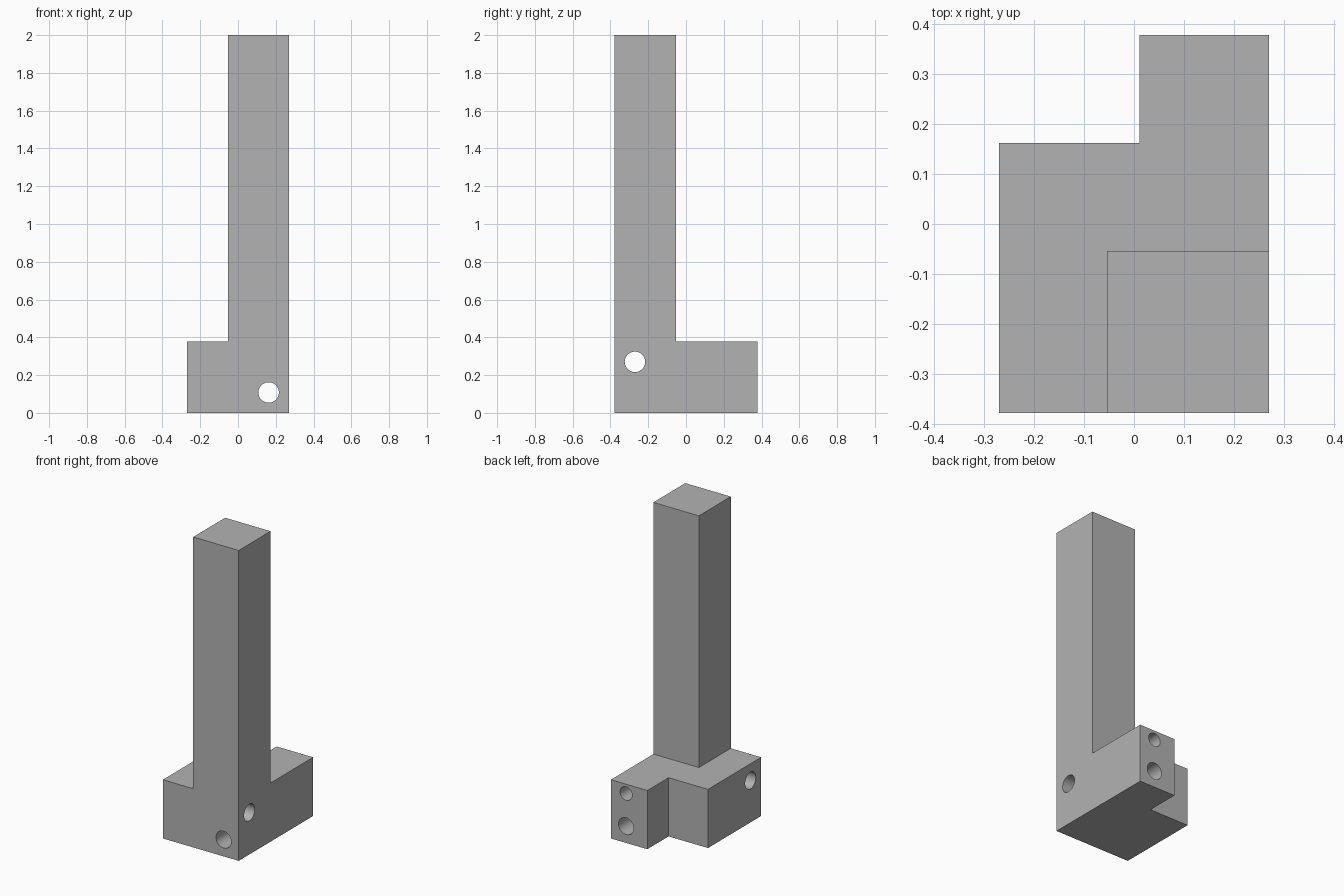
import bpy
import bmesh
from math import radians
from mathutils import Matrix, Vector

if "Cube" in bpy.data.objects:
    bpy.data.objects.remove(bpy.data.objects["Cube"], do_unlink=True)

# Main dimensions
U = 2 / 92.5                      # one design unit
HALF_X, HALF_Y = 12.5 * U, 17.5 * U
BASE_H, POST_W, HEIGHT = 17.5 * U, 15 * U, 2.0
ARM_W, ARM_L = 12 * U, 10 * U
INSET = 5 * U                     # hole centres from the outer faces

grey = bpy.data.materials.new("plain grey")
grey.use_nodes = True
colour = (0.45, 0.45, 0.45, 1)
grey.diffuse_color = colour
grey.node_tree.nodes["Principled BSDF"].inputs["Base Color"].default_value = colour


def add_object(name, bm):
    bmesh.ops.recalc_face_normals(bm, faces=bm.faces)
    mesh = bpy.data.meshes.new(name)
    bm.to_mesh(mesh)
    bm.free()
    mesh.materials.append(grey)
    obj = bpy.data.objects.new(name, mesh)
    bpy.context.collection.objects.link(obj)
    return obj


def prism(name, outline, height):
    bm = bmesh.new()
    face = bm.faces.new([bm.verts.new((x, y, 0)) for x, y in outline])
    top = bmesh.ops.extrude_face_region(bm, geom=[face])["geom"]
    bmesh.ops.translate(bm, vec=(0, 0, height),
                        verts=[v for v in top if isinstance(v, bmesh.types.BMVert)])
    return add_object(name, bm)


def drill(name, start, end, radius):
    start, end = Vector(start), Vector(end)
    axis = end - start
    turn = axis.to_track_quat('Z', 'Y').to_matrix().to_4x4()
    bm = bmesh.new()
    bmesh.ops.create_cone(bm, cap_ends=True, segments=48, radius1=radius,
                          radius2=radius, depth=axis.length,
                          matrix=Matrix.Translation((start + end) / 2) @ turn)
    obj = add_object(name, bm)
    obj.hide_render = True
    return obj


def combine(target, other, operation):
    mod = target.modifiers.new(operation.lower(), 'BOOLEAN')
    mod.operation, mod.solver, mod.object = operation, 'EXACT', other
    bpy.context.view_layer.objects.active = target
    bpy.ops.object.modifier_apply(modifier=mod.name)
    bpy.data.objects.remove(other, do_unlink=True)


# Stepped foot with an arm at the back
shoulder = HALF_Y - ARM_L
arm_x = HALF_X - ARM_W
bracket = prism("post_bracket", [
    (-HALF_X, -HALF_Y), (HALF_X, -HALF_Y), (HALF_X, HALF_Y),
    (arm_x, HALF_Y), (arm_x, shoulder), (-HALF_X, shoulder)], BASE_H)

# Tall square post on the front corner
x0, y1 = HALF_X - POST_W, POST_W - HALF_Y
post = prism("post", [(x0, -HALF_Y), (HALF_X, -HALF_Y), (HALF_X, y1), (x0, y1)], HEIGHT)
combine(bracket, post, 'UNION')

# Long bore, cross bore and blind hole in the arm end
hx, hy = HALF_X - INSET, INSET - HALF_Y
for args in (
        ("long_bore", (hx, -1, INSET), (hx, 1, INSET), 2.5 * U),
        ("cross_bore", (-1, hy, 12.5 * U), (1, hy, 12.5 * U), 2.5 * U),
        ("blind_bore", (hx, 1, 14.7 * U), (hx, HALF_Y - 15 * U, 14.7 * U), 2 * U)):
    combine(bracket, drill(*args), 'DIFFERENCE')

# Remove seams left between coplanar faces
bm = bmesh.new()
bm.from_mesh(bracket.data)
bmesh.ops.dissolve_limit(bm, angle_limit=radians(1), verts=bm.verts, edges=bm.edges)
bm.to_mesh(bracket.data)
bm.free()

bpy.ops.object.select_all(action='DESELECT')
bracket.select_set(True)
bpy.context.view_layer.objects.active = bracket
bpy.ops.object.shade_smooth_by_angle(angle=radians(30))
